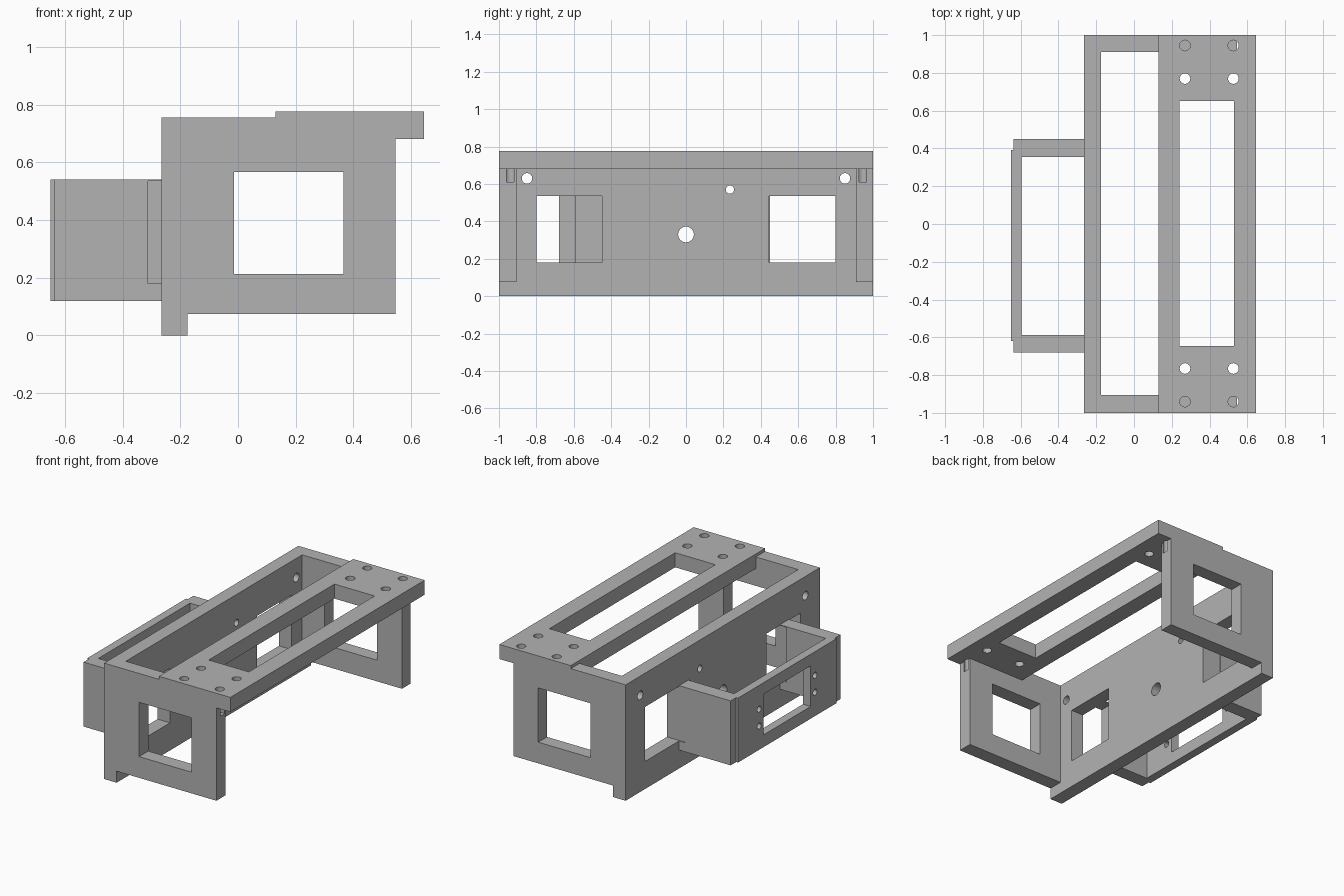
import bpy
import bmesh
import math
from mathutils import Matrix, Vector

if "Cube" in bpy.data.objects:
    bpy.data.objects.remove(bpy.data.objects["Cube"], do_unlink=True)

grey = bpy.data.materials.new("plain grey")
grey.use_nodes = True
colour = (0.45, 0.45, 0.45, 1)
grey.diffuse_color = colour
grey.node_tree.nodes["Principled BSDF"].inputs["Base Color"].default_value = colour


def add_object(name, bm):
    bmesh.ops.recalc_face_normals(bm, faces=bm.faces)
    mesh = bpy.data.meshes.new(name)
    bm.to_mesh(mesh)
    bm.free()
    mesh.materials.append(grey)
    obj = bpy.data.objects.new(name, mesh)
    bpy.context.scene.collection.objects.link(obj)
    return obj


def extrude(name, points, direction):
    bm = bmesh.new()
    face = bm.faces.new([bm.verts.new(p) for p in points])
    grown = bmesh.ops.extrude_face_region(bm, geom=[face])
    moved = [v for v in grown["geom"] if isinstance(v, bmesh.types.BMVert)]
    bmesh.ops.translate(bm, verts=moved, vec=direction)
    return add_object(name, bm)


def box(x, y, z):
    points = [(x[i], y[j], z[0]) for i, j in ((0, 0), (1, 0), (1, 1), (0, 1))]
    return extrude("box_cutter", points, (0, 0, z[1] - z[0]))


def rod(start, end, radius):
    a, b = Vector(start), Vector(end)
    turn = (b - a).to_track_quat("Z", "Y").to_matrix().to_4x4()
    bm = bmesh.new()
    bmesh.ops.create_cone(bm, cap_ends=True, segments=32, radius1=radius,
                          radius2=radius, depth=(b - a).length,
                          matrix=Matrix.Translation((a + b) / 2) @ turn)
    return add_object("hole_cutter", bm)


def cut(obj, cutters):
    for cutter in cutters:
        cutter.hide_render = True
        mod = obj.modifiers.new("cut", "BOOLEAN")
        mod.operation = "DIFFERENCE"
        mod.solver = "EXACT"
        mod.object = cutter
    graph = bpy.context.evaluated_depsgraph_get()
    mesh = bpy.data.meshes.new_from_object(obj.evaluated_get(graph))
    obj.modifiers.clear()
    obj.data = mesh
    for cutter in cutters:
        bpy.data.objects.remove(cutter, do_unlink=True)


# Frame: one long profile hollowed into back wall, end walls and top plate
outline = [(-0.265, 0), (-0.175, 0), (-0.175, 0.075), (0.545, 0.075),
           (0.545, 0.68), (0.645, 0.68), (0.645, 0.775), (0.13, 0.775),
           (0.13, 0.755), (-0.265, 0.755)]
frame = extrude("frame", [(x, -1, z) for x, z in outline], (0, 2, 0))
inner = (-0.905, 0.91)
cutters = [
    box((-0.175, 0.8), inner, (-0.1, 0.68)),
    box((-0.175, 0.13), inner, (0.5, 1)),
    box((0.24, 0.53), (-0.645, 0.65), (0.6, 1)),
    box((-0.013, 0.365), (-1.2, 1.2), (0.213, 0.567)),
]
# Back wall windows and holes
windows = ((-0.8, -0.45), (0.445, 0.8))
cutters += [box((-0.312, -0.1), y, (0.18, 0.535)) for y in windows]
for y, z, r in ((-0.85, 0.63, 0.028), (0.85, 0.63, 0.028),
                (0, 0.33, 0.042), (0.235, 0.57, 0.022)):
    cutters.append(rod((-0.35, y, z), (-0.1, y, z), r))
# Screw holes in the top plate, the outer ones blind in the end walls
for x in (0.27, 0.526):
    for y in (-0.94, -0.765, 0.77, 0.945):
        cutters.append(rod((x, y, 0.61), (x, y, 0.9), 0.028))
cut(frame, cutters)

# Side bracket: stepped U shape behind the back wall
plan = [(-0.265, -0.68), (-0.637, -0.68), (-0.637, -0.62), (-0.65, -0.62),
        (-0.65, 0.393), (-0.637, 0.393), (-0.637, 0.45), (-0.265, 0.45),
        (-0.265, 0.355), (-0.595, 0.355), (-0.595, -0.588), (-0.265, -0.588)]
bracket = extrude("side_bracket", [(x, y, 0.12) for x, y in plan], (0, 0, 0.42))
cutters = [box((-0.8, -0.5), (-0.355, 0.13), (0.2, 0.465))]
cutters += [box((-0.312, -0.1), y, (0.18, 0.535)) for y in windows]
for y in (-0.4, 0.175):
    for z in (0.275, 0.385):
        cutters.append(rod((-0.8, y, z), (-0.5, y, z), 0.02))
cut(bracket, cutters)

# Flat faces, smooth hole walls
for obj in (frame, bracket):
    bpy.ops.object.select_all(action="DESELECT")
    obj.select_set(True)
    bpy.context.view_layer.objects.active = obj
    bpy.ops.object.shade_smooth_by_angle(angle=math.radians(30))
